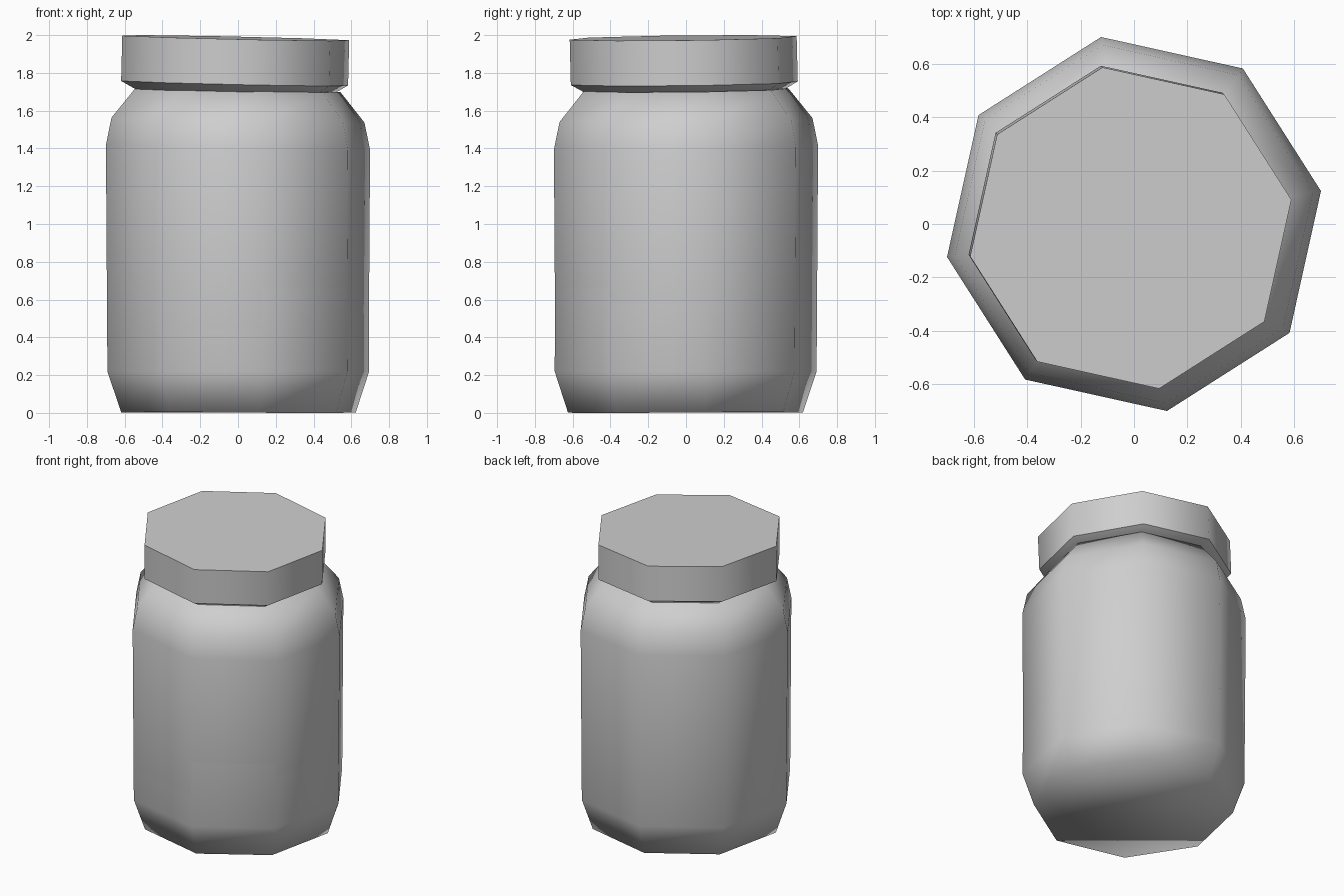
import bpy, bmesh, math
from mathutils import Vector

cube = bpy.data.objects.get("Cube")
if cube:
    bpy.data.objects.remove(cube, do_unlink=True)

SIDES = 8
TURN = math.radians(10)

grey = bpy.data.materials.new("plain grey")
grey.use_nodes = True
colour = (0.62, 0.62, 0.62, 1)
grey.diffuse_color = colour
grey.node_tree.nodes["Principled BSDF"].inputs["Base Color"].default_value = colour


def lathe(name, rings, smooth_angle, inward=False):
    """Stack eight-sided rings (radius, height, centre, slope) into a capped shell."""
    bm = bmesh.new()
    loops = []
    for radius, height, centre, slope in rings:
        loop = []
        for i in range(SIDES):
            a = TURN + i * math.tau / SIDES
            x = radius * math.cos(a) + centre[0]
            y = radius * math.sin(a) + centre[1]
            z = height + slope[0] * x + slope[1] * y
            loop.append(bm.verts.new(Vector((x, y, z))))
        loops.append(loop)
    for low, high in zip(loops, loops[1:]):
        for i in range(SIDES):
            j = (i + 1) % SIDES
            bm.faces.new((low[i], low[j], high[j], high[i]))
    bm.faces.new(loops[0][::-1])
    bm.faces.new(loops[-1])
    if inward:
        bmesh.ops.reverse_faces(bm, faces=bm.faces[:])
    mesh = bpy.data.meshes.new(name)
    bm.to_mesh(mesh)
    bm.free()
    mesh.materials.append(grey)
    obj = bpy.data.objects.new(name, mesh)
    bpy.context.collection.objects.link(obj)
    bpy.ops.object.select_all(action="DESELECT")
    obj.select_set(True)
    bpy.context.view_layer.objects.active = obj
    if smooth_angle is None:
        bpy.ops.object.shade_smooth()
    else:
        bpy.ops.object.shade_smooth_by_angle(angle=math.radians(smooth_angle))
    return obj


LEVEL = (0, 0)
LEAN = (-0.022, 0.012)

# Jar body: chamfered foot, straight wall, rounded shoulder and neck
lathe("jar_body", [
    (0.628, 0.004, LEVEL, (0.003, -0.003)),
    (0.702, 0.22, LEVEL, LEVEL),
    (0.71, 1.405, LEVEL, LEAN),
    (0.68, 1.55, LEVEL, LEAN),
    (0.55, 1.71, LEVEL, LEAN),
], None)

# Inner wall, sitting slightly askew against the body
SHIFT = (0.007, -0.008)
lathe("jar_inner_wall", [
    (0.626, 0.006, SHIFT, (-0.007, 0.007)),
    (0.698, 0.22, SHIFT, LEVEL),
    (0.698, 1.395, LEVEL, LEAN),
    (0.665, 1.54, LEVEL, LEAN),
    (0.535, 1.69, LEVEL, LEAN),
], None, inward=True)

# Lid: tilted cap with a sloped lip underneath
lathe("lid", [
    (0.53, 1.70, (-0.015, -0.008), LEAN),
    (0.61, 1.745, (-0.018, -0.009), LEAN),
    (0.61, 1.985, (-0.012, -0.015), LEAN),
], 50)
